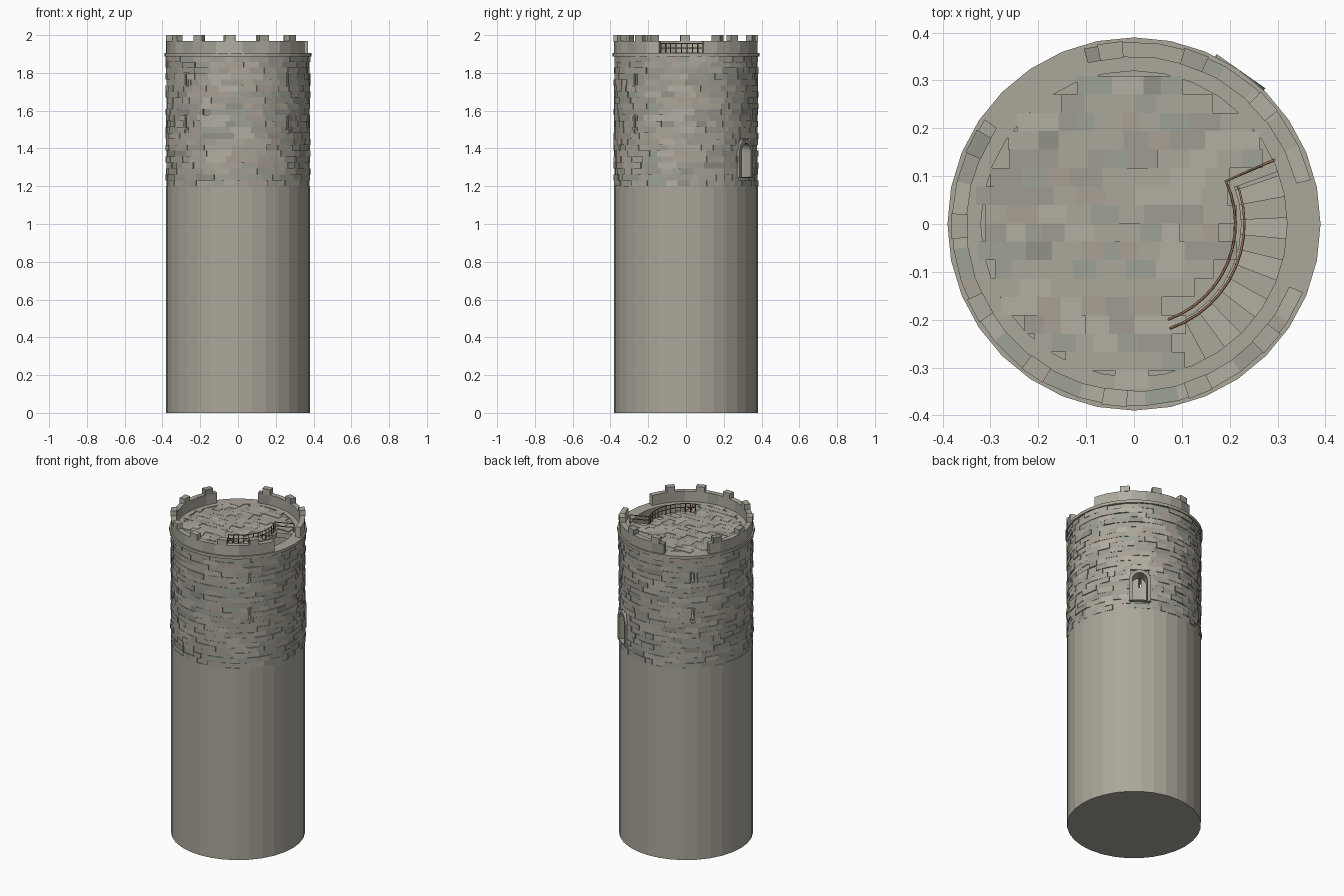
import bpy, bmesh, math, random
from mathutils import Matrix, Vector

if "Cube" in bpy.data.objects:
    bpy.data.objects.remove(bpy.data.objects["Cube"])

random.seed(4)
COLS = [(.41, .385, .325), (.45, .425, .365), (.35, .335, .29),
        (.40, .355, .30), (.345, .36, .31), (.29, .285, .25)]


def material(name, c):
    m = bpy.data.materials.new(name)
    m.diffuse_color = (*c, 1)
    m.use_nodes = True
    m.node_tree.nodes["Principled BSDF"].inputs["Base Color"].default_value = m.diffuse_color
    return m


STONE = [material(f"stone_{i}", c) for i, c in enumerate(COLS)]
WOOD = material("wood", (.26, .14, .075))


def finish(bm, name, mats=STONE):
    bmesh.ops.recalc_face_normals(bm, faces=bm.faces)
    me = bpy.data.meshes.new(name)
    bm.to_mesh(me)
    bm.free()
    for m in mats:
        me.materials.append(m)
    ob = bpy.data.objects.new(name, me)
    bpy.context.collection.objects.link(ob)
    return ob


def loft(bm, rings, closed, m=0):
    """Joins successive four-cornered sections into a solid."""
    vs = [[bm.verts.new(p) for p in r] for r in rings]
    n = len(vs)
    for i in range(n if closed else n - 1):
        a, b = vs[i], vs[(i + 1) % n]
        for j in range(4):
            k = (j + 1) % 4
            bm.faces.new((a[j], a[k], b[k], b[j])).material_index = m
    if not closed:
        for r in (vs[0], vs[-1]):
            bm.faces.new(r).material_index = m


def polar(r, deg, z):
    a = math.radians(deg)
    return Vector((r * math.cos(a), r * math.sin(a), z))


def arc(bm, r0, r1, a0, a1, z0, z1, m=0):
    """Curved block between two radii, angles and heights."""
    full = a1 - a0 >= 360
    n = max(1, round((a1 - a0) / 11.25))
    rings = []
    for i in range(n if full else n + 1):
        a = a0 + (a1 - a0) * i / n
        rings.append([polar(r0, a, z0), polar(r1, a, z0), polar(r1, a, z1), polar(r0, a, z1)])
    loft(bm, rings, full, m)


def pick():
    return random.choices(range(6), (6, 4, 3, 2, 3, 1))[0]


# Openings: arched doorway and narrow slits, as (angle, profile function)
def door_profile(g):
    w = .042 + g
    return [(-w, 1.25 - g * .3)] + [(w * -math.cos(math.pi * i / 10), 1.385 + w * math.sin(math.pi * i / 10))
                                    for i in range(11)] + [(w, 1.25 - g * .3)]


def slit_profile(zc):
    return lambda g: [(sx * (.007 + g), zc + sz * (.028 + g)) for sx, sz in ((-1, -1), (-1, 1), (1, 1), (1, -1))]


openings = [("door_frame", 55, door_profile, .02, .39)]
for a in (-45, -136, 131):
    for zc in (1.535, 1.765):
        openings.append(("slit_frame", a, slit_profile(zc), .009, .384))

# Plain lower shaft
bm = bmesh.new()
bmesh.ops.create_cone(bm, cap_ends=True, segments=32, radius1=.38, radius2=.38, depth=1.2,
                      matrix=Matrix.Translation((0, 0, .6)))
finish(bm, "lower_shaft")

# Hollow upper wall with openings cut through
bm = bmesh.new()
arc(bm, .32, .373, 0, 360, 1.2, 1.9)
wall = finish(bm, "upper_wall_core")
cut = bmesh.new()
holes = []
for name, a, prof, g, rout in openings:
    rot = Matrix.Rotation(math.radians(a), 4, 'Z')
    inner, outer = prof(0), prof(g)
    near = [cut.verts.new(rot @ Vector((.25, t, z))) for t, z in inner]
    far = [cut.verts.new(rot @ Vector((.45, t, z))) for t, z in inner]
    cut.faces.new(near)
    cut.faces.new(far)
    for i in range(len(near)):
        j = (i + 1) % len(near)
        cut.faces.new((near[i], near[j], far[j], far[i]))
    fb = bmesh.new()
    loft(fb, [[rot @ Vector(p) for p in ((.35, *i), (.35, *o), (rout, *o), (rout, *i))]
              for i, o in zip(inner, outer)], True, 2)
    finish(fb, name)
    half = math.degrees((outer[-1][0] - g / 2) / .38)
    zs = [z for _, z in inner]
    holes.append((a % 360, half, min(zs), max(zs)))
cutter = finish(cut, "opening_cutter")
cutter.hide_render = True
mod = wall.modifiers.new("openings", 'BOOLEAN')
mod.object = cutter
mod.solver = 'EXACT'
bpy.context.view_layer.objects.active = wall
bpy.ops.object.modifier_apply(modifier=mod.name)
bpy.data.objects.remove(cutter)

# Uneven courses of wall stones
bm = bmesh.new()
rows = 22
h = .69 / rows
for row in range(rows):
    z0 = 1.2 + row * h
    start = a = random.uniform(0, 12)
    while a < start + 360:
        e = min(a + random.uniform(6, 17), start + 360)
        if start + 360 - e < 4:
            e = start + 360
        parts = [(a, e)]
        for c, half, lo, hi in holes:
            if z0 < hi and z0 + h > lo:
                for cc in (c, c + 360):
                    parts = [q for s, t in parts for q in ((s, min(t, cc - half)), (max(s, cc + half), t))
                             if q[1] - q[0] > .2]
        rr, m = random.uniform(.377, .385), pick()
        for s, t in parts:
            arc(bm, .36, rr, s, t, z0, z0 + h, m)
        a = e
finish(bm, "wall_stones")

# Projecting ledge
bm = bmesh.new()
arc(bm, .32, .39, 0, 360, 1.886, 1.904)
finish(bm, "ledge")

# Broken parapet (two gaps) with merlons
bm = bmesh.new()
for s, e in ((14, 106), (145, 338)):
    n = round((e - s) / 11)
    for i in range(n):
        arc(bm, .35, .381, s + (e - s) * i / n, s + (e - s) * (i + 1) / n, 1.9, 1.968, pick())
finish(bm, "parapet")
bm = bmesh.new()
for k in range(13):
    a = (180.7 - k * 360 / 13) % 360
    if 15 < a < 106 or 145 < a < 338:
        arc(bm, .348, .383, a - 4, a + 4, 1.965, 2.0, pick())
finish(bm, "merlons")

# Roof deck with stairwell opening
H0, H1, HR = -62, 20, .225
bm = bmesh.new()
arc(bm, .001, HR, 0, 360, 1.87, 1.9)
arc(bm, HR, .33, H1, 360 + H0, 1.87, 1.9)
finish(bm, "roof_deck")

# Deck paving in staggered rows
bm = bmesh.new()
y = -.345
while y < .34:
    x = -.345 - random.uniform(0, .03)
    while x < .34:
        w = random.uniform(.035, .075)
        corners = [(x, y), (x + w, y), (x + w, y + .0385), (x, y + .0385)]
        ok = all(math.hypot(*c) < .348 and not (math.hypot(*c) > HR + .005 and
                 H0 < math.degrees(math.atan2(c[1], c[0])) < H1) for c in corners)
        if ok:
            t = 1.903 + random.uniform(0, .004)
            loft(bm, [[(cx, cy, z) for cx, cy in corners] for z in (1.89, t)], False, pick())
        x += w
    y += .0385
finish(bm, "deck_paving")

# Winding stair down inside the wall
bm = bmesh.new()
for k in range(30):
    z = 1.885 - .021 * k
    arc(bm, .2, .325, H0 + 8 * k, H0 + 8 * k + 8.5, z - .035, z, k % 2)
finish(bm, "winding_stair")


# Wooden railing around the stairwell and a descending handrail
def rods(name, paths, r):
    cu = bpy.data.curves.new(name, 'CURVE')
    cu.dimensions = '3D'
    cu.bevel_depth = r
    cu.bevel_resolution = 0
    cu.use_fill_caps = True
    for p in paths:
        s = cu.splines.new('POLY')
        s.points.add(len(p) - 1)
        for q, c in zip(s.points, p):
            q.co = (*c, 1)
    cu.materials.append(WOOD)
    bpy.context.collection.objects.link(bpy.data.objects.new(name, cu))


line = [(.293, .134)] + [polar(.212, 25 - 95 * i / 12, 0).xy for i in range(13)]
paths = [[(p[0], p[1], z) for p in line] for z in (1.932, 1.955)]
paths += [[(p[0], p[1], 1.9), (p[0], p[1], 1.957)] for p in line]
rods("stairwell_railing", paths, .003)
hand = [polar(.231, -71 + 8 * i, 1.945 - .021 * i) for i in range(13)]
rods("stair_handrail", [hand] + [[p, p - Vector((0, 0, .065))] for p in hand[1::2]], .003)
